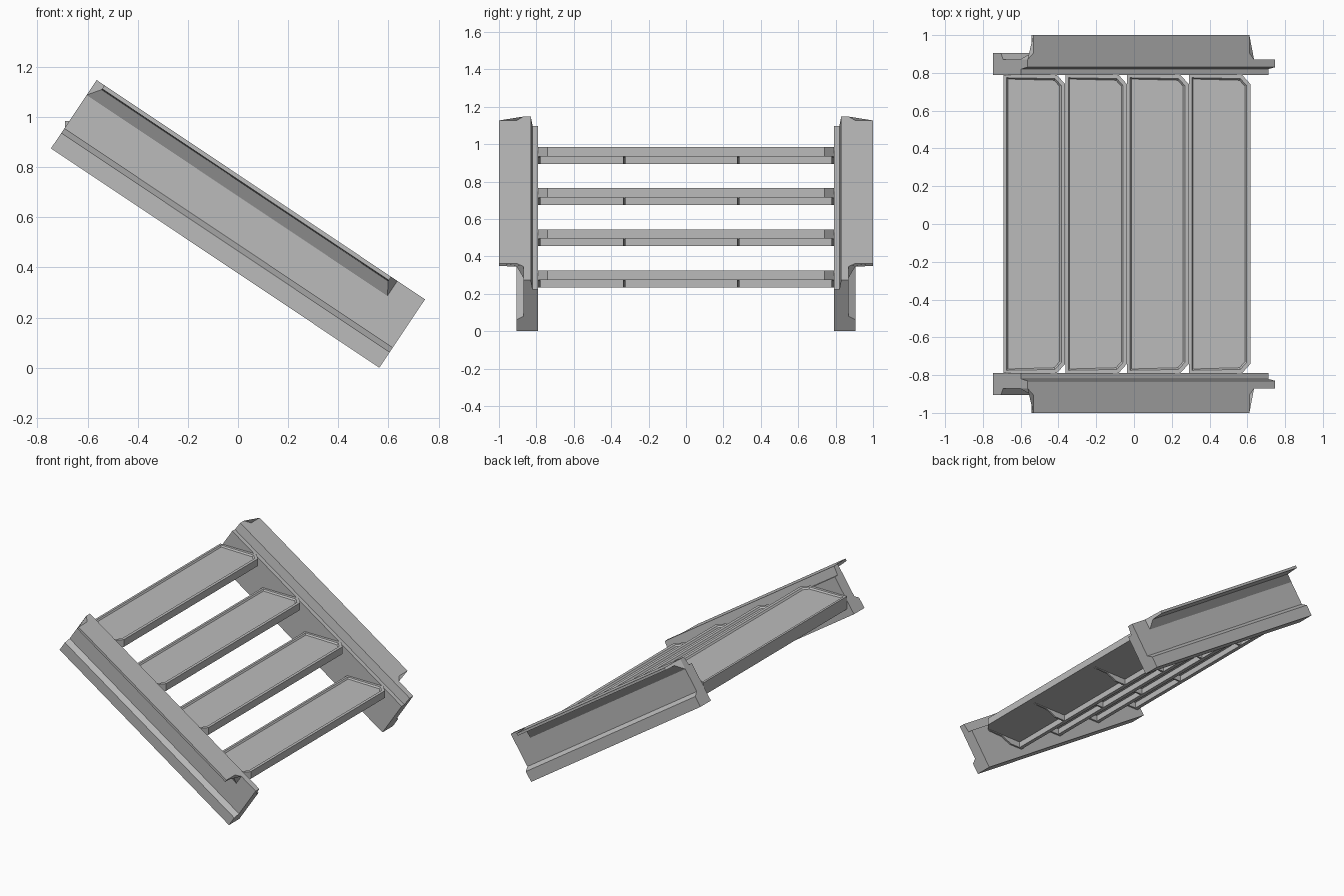
import bpy, bmesh, math

if "Cube" in bpy.data.objects:
    bpy.data.objects.remove(bpy.data.objects["Cube"])

grey = bpy.data.materials.new("mid_grey")
grey.diffuse_color = (0.5, 0.5, 0.5, 1)
grey.use_nodes = True
grey.node_tree.nodes["Principled BSDF"].inputs["Base Color"].default_value = grey.diffuse_color

SLOPE = math.atan2(0.875, 1.31)
C, S = math.cos(SLOPE), math.sin(SLOPE)


def prism(name, ring_a, ring_b, panel=False):
    """Solid between two matching rings; optionally sink a panel in ring_b's cap."""
    bm = bmesh.new()
    a = [bm.verts.new(p) for p in ring_a]
    b = [bm.verts.new(p) for p in ring_b]
    n = len(a)
    bm.faces.new(a)
    cap = bm.faces.new(b)
    for i in range(n):
        j = (i + 1) % n
        bm.faces.new((a[i], a[j], b[j], b[i]))
    bmesh.ops.recalc_face_normals(bm, faces=bm.faces)
    if panel:
        bmesh.ops.inset_region(bm, faces=[cap], thickness=0.022)
        bmesh.ops.inset_region(bm, faces=[cap], thickness=0.01, depth=-0.01)
    mesh = bpy.data.meshes.new(name)
    bm.to_mesh(mesh)
    bm.free()
    mesh.materials.append(grey)
    ob = bpy.data.objects.new(name, mesh)
    bpy.context.collection.objects.link(ob)
    return ob


def incline(u, y, v):
    """Position along the slope (u), across (y) and square to the slope (v)."""
    return (u * C + v * S, y, 0.574 - u * S + v * C)


# Side stringers: sloping beam section plus a thin outer flange with clipped ends
BEAM = [(0.79, -0.164), (0.905, -0.164), (0.905, -0.09), (0.87, -0.068),
        (0.87, 0.164), (0.83, 0.164), (0.82, 0.103), (0.79, 0.103)]
FLANGE = [(0.87, 0.092), (0.905, 0.143), (1.0, 0.147), (1.0, 0.164),
          (0.905, 0.164), (0.87, 0.164)]
for side, s in (("front", -1), ("back", 1)):
    prism(side + "_stringer",
          [incline(-0.7875, s * y, v) for y, v in BEAM],
          [incline(0.7875, s * y, v) for y, v in BEAM])
    prism(side + "_flange",
          [incline(-0.7875 if y < 0.9 else -0.75, s * y, v) for y, v in FLANGE],
          [incline(0.655 if y < 0.9 else 0.625, s * y, v) for y, v in FLANGE])

# Treads: plate with clipped nose corners and sunk panel, rear lip, thin gussets
W, H = 0.326, 0.79
PLATE = [(0, -H), (W - 0.045, -H), (W, -H + 0.05),
         (W, H - 0.05), (W - 0.045, H), (0, H)]
LIP = [(0, -0.09), (0.025, -0.09), (0.025, -0.048), (0, -0.048)]
GUSSET = [(0.01, -0.09), (0.10, -0.09), (0.17, -0.058),
          (W - 0.05, -0.054), (W - 0.05, -0.045), (0.01, -0.045)]
for i in range(4):
    x0, top = -0.69 + 0.327 * i, 0.985 - 0.22 * i
    tag = str(i + 1)
    prism("tread_" + tag,
          [(x0 + x, y, top - 0.05) for x, y in PLATE],
          [(x0 + x, y, top) for x, y in PLATE], panel=True)
    prism("tread_lip_" + tag,
          [(x0 + x, -H, top + z) for x, z in LIP],
          [(x0 + x, H, top + z) for x, z in LIP])
    for k, y in enumerate((-0.784, -0.33, 0.28, 0.784)):
        prism("tread_gusset_%s_%d" % (tag, k + 1),
              [(x0 + x, y - 0.006, top + z) for x, z in GUSSET],
              [(x0 + x, y + 0.006, top + z) for x, z in GUSSET])
